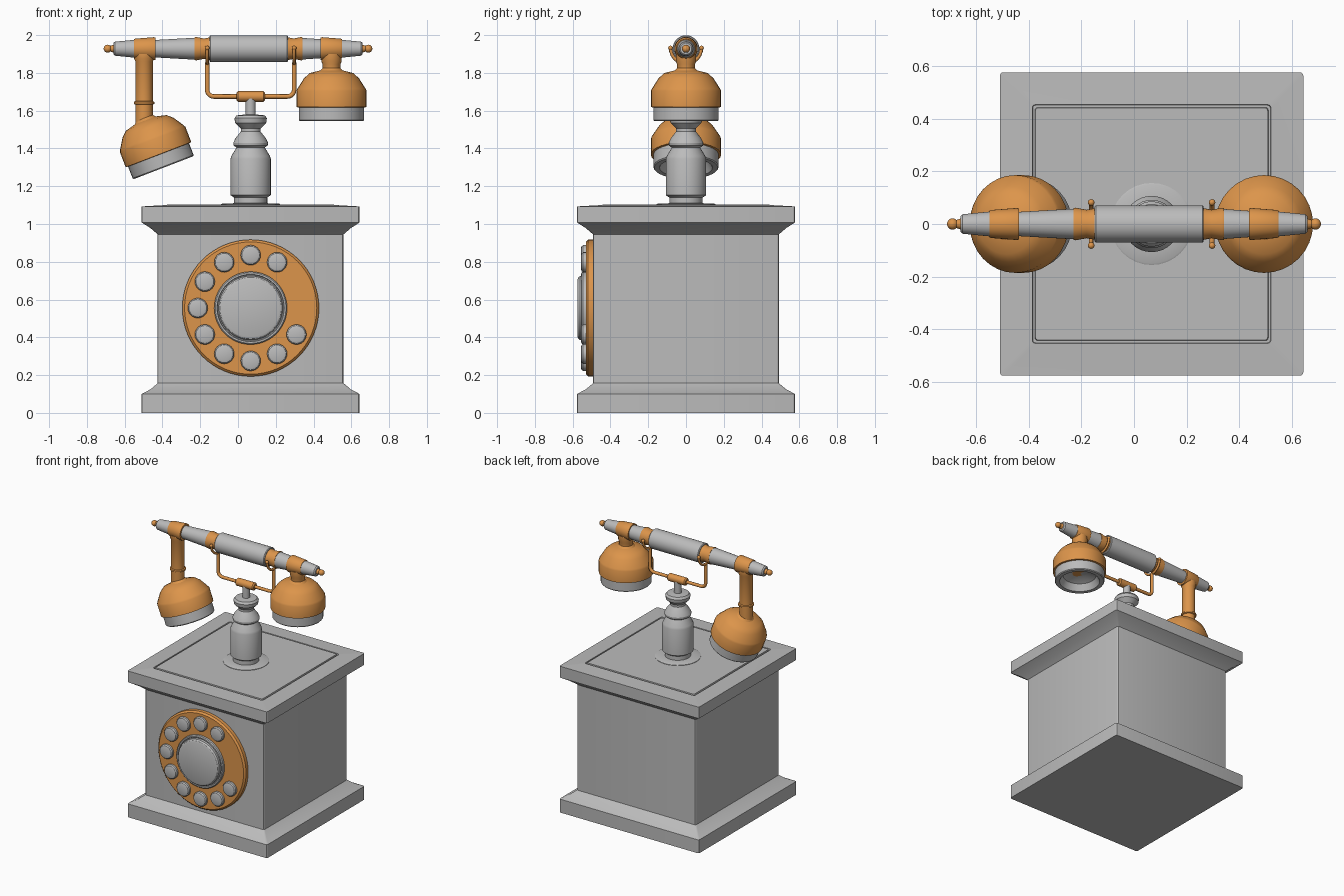
import bpy, bmesh
from math import sin, cos, pi, radians
from mathutils import Matrix, Vector

cube = bpy.data.objects.get("Cube")
if cube:
    bpy.data.objects.remove(cube, do_unlink=True)


def make_material(name, rgb):
    mat = bpy.data.materials.new(name)
    mat.use_nodes = True
    mat.diffuse_color = (*rgb, 1)
    mat.node_tree.nodes["Principled BSDF"].inputs["Base Color"].default_value = (*rgb, 1)
    return mat


GREY = make_material("light grey", (0.5, 0.5, 0.5))
ORANGE = make_material("copper orange", (0.72, 0.30, 0.07))
CX = 0.067                                   # centre of box, dial and stem
TO_X = Matrix.Rotation(pi / 2, 4, "Y")       # lathe axis along +x
TO_FRONT = Matrix.Rotation(pi / 2, 4, "X")   # lathe axis along -y


def circle(r, z, n=32):
    return [(r * cos(2 * pi * i / n), r * sin(2 * pi * i / n), z) for i in range(n)]


def rounded_square(h, z, r=0.012):
    pts = []
    for q in range(4):
        for step in range(4):
            a = q * pi / 2 + step * pi / 6
            mid = q * pi / 2 + pi / 4
            corner = Vector((cos(mid), sin(mid))) * (h - r) * 2 ** 0.5
            pts.append((corner.x + r * cos(a), corner.y + r * sin(a), z))
    return pts


def smooth(obj, angle=30):
    bpy.ops.object.select_all(action="DESELECT")
    obj.select_set(True)
    bpy.context.view_layer.objects.active = obj
    bpy.ops.object.shade_smooth_by_angle(angle=radians(angle))


def skin(name, rings, mat, matrix=Matrix()):
    """Join matching rings into a closed solid."""
    bm = bmesh.new()
    loops = [[bm.verts.new(p) for p in ring] for ring in rings]
    for a, b in zip(loops, loops[1:]):
        for i in range(len(a)):
            j = (i + 1) % len(a)
            bm.faces.new((a[i], a[j], b[j], b[i]))
    bm.faces.new(loops[0][::-1])
    bm.faces.new(loops[-1])
    bmesh.ops.recalc_face_normals(bm, faces=bm.faces)
    mesh = bpy.data.meshes.new(name)
    bm.to_mesh(mesh)
    bm.free()
    mesh.materials.append(mat)
    obj = bpy.data.objects.new(name, mesh)
    bpy.context.collection.objects.link(obj)
    mesh.transform(matrix)
    smooth(obj)
    return obj


def lathe(name, profile, mat, matrix=Matrix(), n=32):
    return skin(name, [circle(r, z, n) for r, z in profile], mat, matrix)


def ball(name, loc, r, mat):
    arc = [(r * sin(pi * i / 8) + 0.0005, -r * cos(pi * i / 8)) for i in range(9)]
    return lathe(name, arc, mat, Matrix.Translation(loc), 16)


def tube(name, points, r, mat):
    curve = bpy.data.curves.new(name, "CURVE")
    curve.dimensions = "3D"
    curve.bevel_depth = r
    curve.bevel_resolution = 2
    curve.use_fill_caps = True
    spline = curve.splines.new("POLY")
    spline.points.add(len(points) - 1)
    for p, co in zip(spline.points, points):
        p.co = (*co, 1)
    curve.materials.append(mat)
    obj = bpy.data.objects.new(name, curve)
    bpy.context.collection.objects.link(obj)
    bpy.ops.object.select_all(action="DESELECT")
    obj.select_set(True)
    bpy.context.view_layer.objects.active = obj
    bpy.ops.object.convert(target="MESH")
    smooth(bpy.context.object, 50)


# Box with plinth, cornice and grooved top
box = [(0.577, 0), (0.577, 0.1), (0.53, 0.125), (0.492, 0.157), (0.492, 0.945),
       (0.53, 0.978), (0.577, 1.008), (0.577, 1.093), (0.454, 1.1),
       (0.452, 1.09), (0.444, 1.09), (0.442, 1.102)]
skin("box", [rounded_square(h, z) for h, z in box], GREY, Matrix.Translation((CX, 0, 0)))

# Dial plate, hub and finger buttons
dial = Matrix.Translation((CX, -0.48, 0.555)) @ TO_FRONT
lathe("dial_plate", [(0.362, 0), (0.362, 0.038), (0.35, 0.05), (0.2, 0.05)], ORANGE, dial, 64)
lathe("dial_hub_ring", [(0.193, 0), (0.193, 0.066), (0.187, 0.072), (0.178, 0.072),
                        (0.175, 0.06)], GREY, dial, 48)
lathe("dial_hub", [(0.17, 0), (0.17, 0.08), (0.163, 0.09), (0.15, 0.095)], GREY, dial, 48)
for k in range(10):
    a = radians(60 + 30 * k)
    spot = Matrix.Translation((0.28 * cos(a), 0.28 * sin(a), 0))
    lathe("finger_button", [(0.053, 0.03), (0.053, 0.065), (0.047, 0.073), (0.035, 0.077)],
          GREY, dial @ spot, 24)

# Turned stem
stem = [(0.156, 1.095), (0.156, 1.105), (0.15, 1.108), (0.088, 1.11), (0.088, 1.14),
        (0.107, 1.153), (0.107, 1.345), (0.102, 1.36), (0.075, 1.405), (0.09, 1.415),
        (0.092, 1.43), (0.08, 1.455), (0.052, 1.49), (0.052, 1.505), (0.082, 1.535),
        (0.086, 1.56), (0.075, 1.575), (0.026, 1.58), (0.026, 1.67)]
lathe("stem", stem, GREY, Matrix.Translation((CX, 0, 0)))

# Cradle hub, arms and forks
lathe("cradle_hub", [(0.02, -0.076), (0.028, -0.068), (0.028, 0.068), (0.02, 0.076)],
      ORANGE, Matrix.Translation((CX, 0, 1.675)) @ TO_X, 24)
REACH, BEND = 0.23, 0.035
for side, s in (("right", -1), ("left", 1)):
    x = CX + s * REACH
    arm = [(CX, 0, 1.675)]
    for i in range(6):
        a = i * pi / 10
        arm.append((x - s * BEND * (1 - sin(a)), 0, 1.675 + BEND * (1 - cos(a))))
    arm.append((x, 0, 1.855))
    tube(side + "_cradle_arm", arm, 0.012, ORANGE)
    fork = [(x, 0.082 * cos(pi + pi * i / 14), 1.932 + 0.082 * sin(pi + pi * i / 14))
            for i in range(15)]
    tube(side + "_cradle_fork", fork, 0.009, ORANGE)
    for y in (-0.082, 0.082):
        ball(side + "_fork_tip", (x, y, 1.932), 0.012, ORANGE)

# Handset bar: stacked turned sections along x
AXIS = Matrix.Translation((0, 0, 1.928)) @ TO_X


def section(name, profile, mat):
    lathe(name, profile, mat, AXIS)


section("grip", [(0.066, -0.15), (0.071, -0.145), (0.071, 0.26), (0.066, 0.265)], GREY)
section("right_grip_collar", [(0.06, -0.23), (0.062, -0.222), (0.054, -0.18), (0.06, -0.15)], ORANGE)
section("left_grip_collar", [(0.06, 0.265), (0.054, 0.295), (0.062, 0.335), (0.06, 0.342)], ORANGE)
section("right_bar", [(0.046, -0.44), (0.058, -0.23)], GREY)
section("left_bar", [(0.057, 0.342), (0.05, 0.44)], GREY)
for side, s in (("right", -1), ("left", 1)):
    section(side + "_collar", [(0.059, s * 0.438), (0.061, s * 0.445), (0.053, s * 0.545),
                               (0.05, s * 0.55)], ORANGE)
    section(side + "_bar_end", [(0.047, s * 0.55), (0.037, s * 0.652), (0.03, s * 0.66)], GREY)
    section(side + "_finial_neck", [(0.022, s * 0.655), (0.012, s * 0.685)], ORANGE)
    ball(side + "_finial", (s * 0.69, 0, 1.928), 0.021, ORANGE)

# Earpiece and mouthpiece share one cup, hollow underneath
shell = [(0.17, -0.2), (0.186, -0.198), (0.186, -0.112), (0.18, -0.1), (0.145, -0.045),
         (0.115, -0.018), (0.06, -0.004), (0.046, 0.01)]
rim = [(0.06, -0.2), (0.115, -0.225), (0.14, -0.272), (0.168, -0.272), (0.173, -0.266),
       (0.173, -0.19)]
ear = Matrix.Translation((0.495, 0, 1.817))
mouth = Matrix.Translation((-0.492, 0, 1.552)) @ Matrix.Rotation(radians(-21), 4, "Y")
for name, place in (("earpiece", ear), ("mouthpiece", mouth)):
    lathe(name + "_shell", shell, ORANGE, place)
    lathe(name + "_rim", rim, GREY, place)

# Necks that hang the cups from the bar
lathe("earpiece_neck", [(0.047, 1.81), (0.047, 1.845), (0.054, 1.862), (0.054, 1.9)], ORANGE,
      Matrix.Translation((0.495, 0, 0)), 24)
lathe("mouthpiece_arm", [(0.046, 1.53), (0.046, 1.632), (0.054, 1.636), (0.054, 1.647),
                         (0.046, 1.651), (0.046, 1.86), (0.053, 1.875), (0.053, 1.9)], ORANGE,
      Matrix.Translation((-0.497, 0, 0)), 24)
